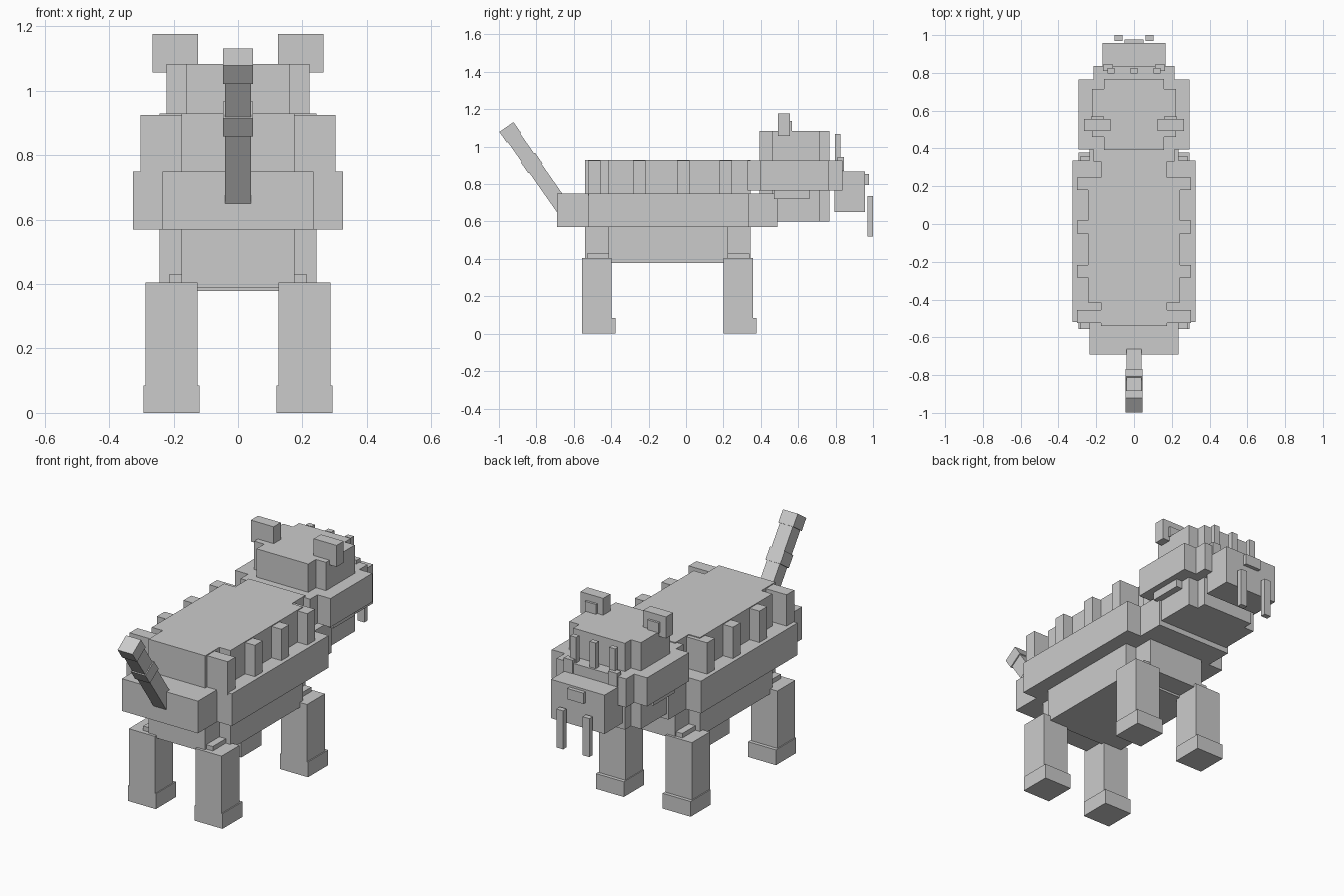
import bpy
import math
from mathutils import Matrix, Vector

cube = bpy.data.objects.get("Cube")
if cube:
    bpy.data.objects.remove(cube, do_unlink=True)

grey = bpy.data.materials.new("plain grey")
grey.use_nodes = True
colour = (0.6, 0.6, 0.6, 1)
grey.diffuse_color = colour
grey.node_tree.nodes["Principled BSDF"].inputs["Base Color"].default_value = colour


def box(name, x, y, z, place=None):
    """Box from (min, max) ranges, optionally moved by a matrix."""
    bpy.ops.mesh.primitive_cube_add(size=1)
    ob = bpy.context.object
    ob.name = ob.data.name = name
    size = Matrix.Diagonal((x[1] - x[0], y[1] - y[0], z[1] - z[0], 1))
    centre = Matrix.Translation((sum(x) / 2, sum(y) / 2, sum(z) / 2))
    ob.data.transform((place or Matrix()) @ centre @ size)
    ob.data.materials.append(grey)
    return ob


def middle(name, half, y, z):
    return box(name, (-half, half), y, z)


def pair(name, x, y, z):
    box("left_" + name, x, y, z)
    box("right_" + name, (-x[1], -x[0]), y, z)


# Torso: crossed blocks give the notched corners
middle("torso_long", 0.175, (-0.54, 0.345), (0.39, 0.93))
middle("torso_wide", 0.243, (-0.415, 0.225), (0.378, 0.93))
middle("flank_long", 0.235, (-0.69, 0.49), (0.57, 0.75))
middle("flank_wide", 0.326, (-0.52, 0.335), (0.57, 0.75))

# Stripes along both sides of the back
for i, y in enumerate((-0.49, -0.25, -0.015, 0.213)):
    pair(f"stripe_{i}", (0.17, 0.303), (y - 0.034, y + 0.034), (0.74, 0.925))

# Legs, paws and hip blocks
for name, y in (("hind", -0.555), ("front", 0.2)):
    pair(name + "_leg", (0.125, 0.287), (y, y + 0.158), (0, 0.405))
    pair(name + "_paw", (0.12, 0.293), (y, y + 0.178), (0, 0.085))
    pair(name + "_hip", (0.17, 0.215), (y + 0.025, y + 0.14), (0.39, 0.43))

# Head and cheeks
middle("head_long", 0.16, (0.392, 0.768), (0.6, 1.083))
middle("head_wide", 0.222, (0.46, 0.715), (0.6, 1.083))
middle("cheeks_long", 0.215, (0.33, 0.837), (0.765, 0.925))
middle("cheeks_wide", 0.295, (0.395, 0.765), (0.765, 0.925))
pair("cheek_tuft", (0.21, 0.26), (0.47, 0.66), (0.72, 0.78))

# Face
middle("snout", 0.166, (0.795, 0.957), (0.65, 0.867))
middle("nose", 0.05, (0.95, 0.978), (0.795, 0.855))
pair("fang", (0.06, 0.102), (0.97, 1.0), (0.52, 0.735))
pair("eye", (0.11, 0.165), (0.81, 0.845), (0.87, 0.945))
middle("forehead_stripe", 0.019, (0.797, 0.825), (0.91, 1.068))
pair("brow_stripe", (0.102, 0.139), (0.797, 0.825), (0.91, 1.068))

# Ears
pair("ear", (0.124, 0.265), (0.492, 0.555), (1.057, 1.177))
pair("inner_ear", (0.16, 0.228), (0.54, 0.568), (1.08, 1.138))

# Slanted tail with raised rings, measured down from the tip
tail = Matrix.Translation(Vector((0, -0.96, 1.105))) @ Matrix.Rotation(0.611, 4, "X")
for name, h, top, bottom in (("tail_tip", 0.046, 0, 0.07), ("tail", 0.04, 0.05, 0.53),
                             ("tail_ring", 0.046, 0.2, 0.27)):
    box(name, (-h, h), (-h, h), (-bottom, -top), tail)
